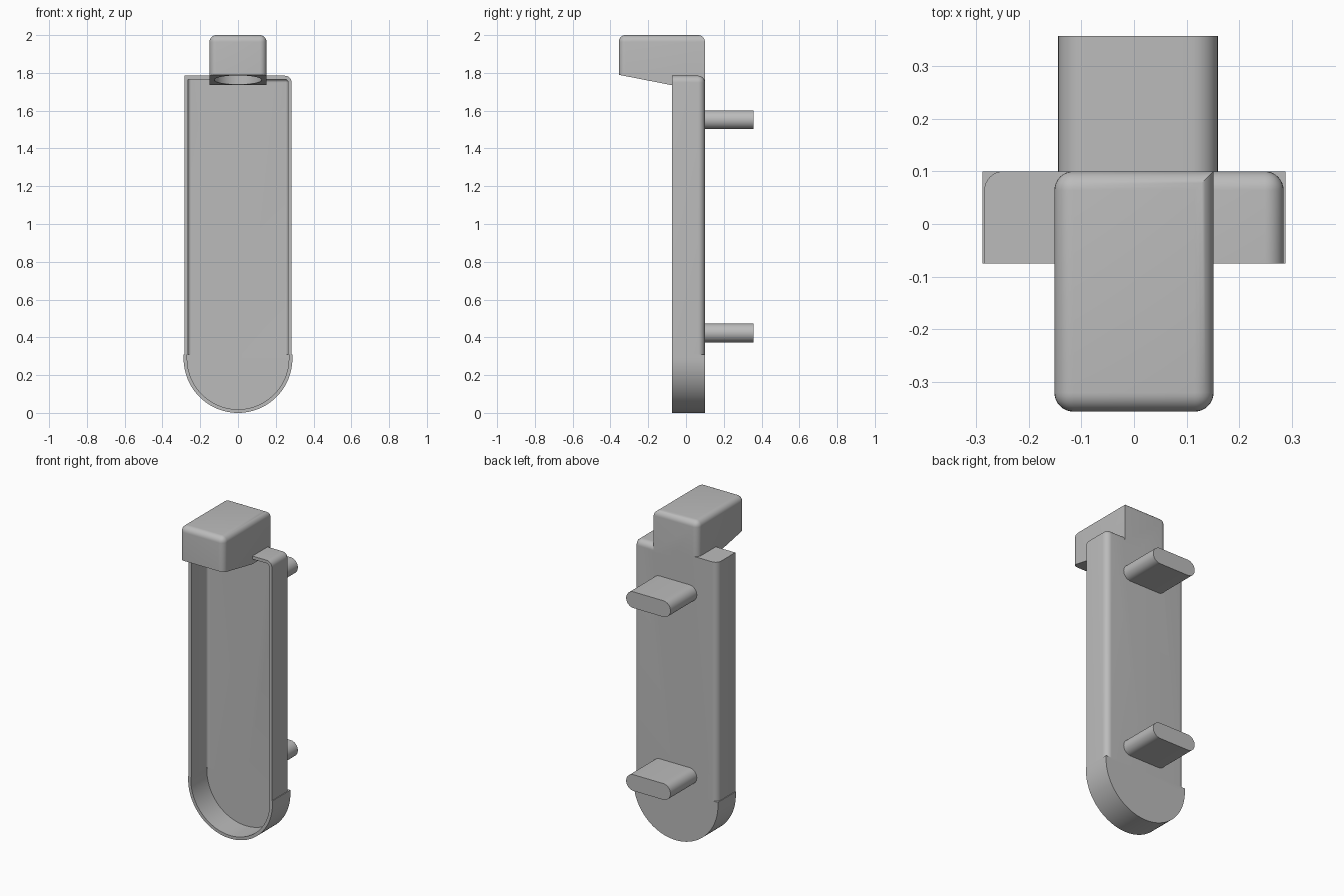
import bpy
import bmesh
from math import pi, sin, cos

cube = bpy.data.objects.get("Cube")
if cube:
    bpy.data.objects.remove(cube, do_unlink=True)

grey = bpy.data.materials.new("plain grey")
grey.use_nodes = True
COLOUR = (0.5, 0.5, 0.5, 1)
grey.diffuse_color = COLOUR
grey.node_tree.nodes["Principled BSDF"].inputs["Base Color"].default_value = COLOUR

FRONT, BACK, TOP = -0.075, 0.1, 1.785


def finish(name, bm):
    bmesh.ops.recalc_face_normals(bm, faces=bm.faces)
    mesh = bpy.data.meshes.new(name)
    bm.to_mesh(mesh)
    bm.free()
    mesh.materials.append(grey)
    ob = bpy.data.objects.new(name, mesh)
    bpy.context.collection.objects.link(ob)
    return ob


def box(name, lo, hi, radius, rounded):
    """Box whose listed edges, named by the side signs of their midpoint, are rounded."""
    bm = bmesh.new()
    bmesh.ops.create_cube(bm, size=2)
    edges = [e for e in bm.edges
             if tuple(round((a + b) / 2) for a, b in zip(e.verts[0].co, e.verts[1].co)) in rounded]
    for v in bm.verts:
        v.co = [h if c > 0 else l for c, l, h in zip(v.co, lo, hi)]
    bmesh.ops.bevel(bm, geom=edges, offset=radius, segments=8, profile=0.5, affect='EDGES')
    return finish(name, bm)


def prism(name, points, axis, start, end):
    """Outline swept along one axis."""
    bm = bmesh.new()
    rings = []
    for t in (start, end):
        ring = []
        for p in points:
            c = list(p)
            c.insert(axis, t)
            ring.append(bm.verts.new(c))
        rings.append(ring)
        bm.faces.new(ring)
    n = len(points)
    for i in range(n):
        j = (i + 1) % n
        bm.faces.new((rings[0][i], rings[0][j], rings[1][j], rings[1][i]))
    return finish(name, bm)


def arc(cx, cz, r, a0, a1, n):
    return [(cx + r * cos(a0 + (a1 - a0) * i / n), cz + r * sin(a0 + (a1 - a0) * i / n))
            for i in range(n + 1)]


def combine(target, other, operation):
    mod = target.modifiers.new(operation, 'BOOLEAN')
    mod.operation, mod.solver, mod.object = operation, 'EXACT', other
    bpy.ops.object.select_all(action='DESELECT')
    bpy.context.view_layer.objects.active = target
    target.select_set(True)
    bpy.ops.object.modifier_apply(modifier=mod.name)
    bpy.data.objects.remove(other, do_unlink=True)


def tray_solid(name, inset, front):
    """Long body with a round lower end; the left top is softened, the right top is square."""
    wide, back, top = 0.284 - inset, BACK - inset, TOP - inset
    radius = 0.036 - inset
    body = box(name, (0, front, 0.29), (wide, back, top), radius,
               {(1, 1, 0), (1, 0, 1), (0, 1, 1)})
    combine(body, box("half", (-wide, front, 0.29), (0, back, top), radius, {(-1, 1, 0)}), 'UNION')
    r = 0.288 - inset
    outline = [(-r, 0.31)] + arc(0, 0.288, r, pi, 2 * pi, 48) + [(r, 0.31)]
    combine(body, prism("lobe", outline, 1, front, back), 'UNION')
    return body


# Hollow tray
tray = tray_solid("tray", 0, FRONT)
combine(tray, tray_solid("cavity", 0.019, -0.2), 'DIFFERENCE')

# Overhanging head with sloped underside
head = box("head", (-0.151, -0.356, 1.735), (0.151, BACK, 2), 0.036,
           {(1, 0, 1), (-1, 0, 1), (0, 1, 1), (0, -1, 1), (1, -1, 0), (-1, -1, 0), (-1, 1, 0)})
slope = [(-0.5, 1.6), (FRONT, 1.6), (FRONT, 1.735), (-0.5, 1.818)]
combine(head, prism("slope", slope, 0, -0.3, 0.3), 'DIFFERENCE')

# Round recess under the head
recess = arc(0, -0.215, 0.125, 0, 2 * pi * 47 / 48, 47)
combine(head, prism("recess", recess, 2, 1.6, 1.87), 'DIFFERENCE')
combine(tray, head, 'UNION')
tray.name = "tray_with_head"

# Rear mounting pegs
parts = [tray]
for label, z in (("lower", 0.423), ("upper", 1.552)):
    r = 0.05
    outline = arc(0.159 - r, z, r, -pi / 2, pi / 2, 16) + arc(-0.144 + r, z, r, pi / 2, 3 * pi / 2, 16)
    parts.append(prism(label + "_peg", outline, 1, 0.09, 0.357))

bpy.ops.object.select_all(action='DESELECT')
for ob in parts:
    ob.select_set(True)
bpy.context.view_layer.objects.active = tray
bpy.ops.object.shade_smooth_by_angle(angle=pi / 6)
